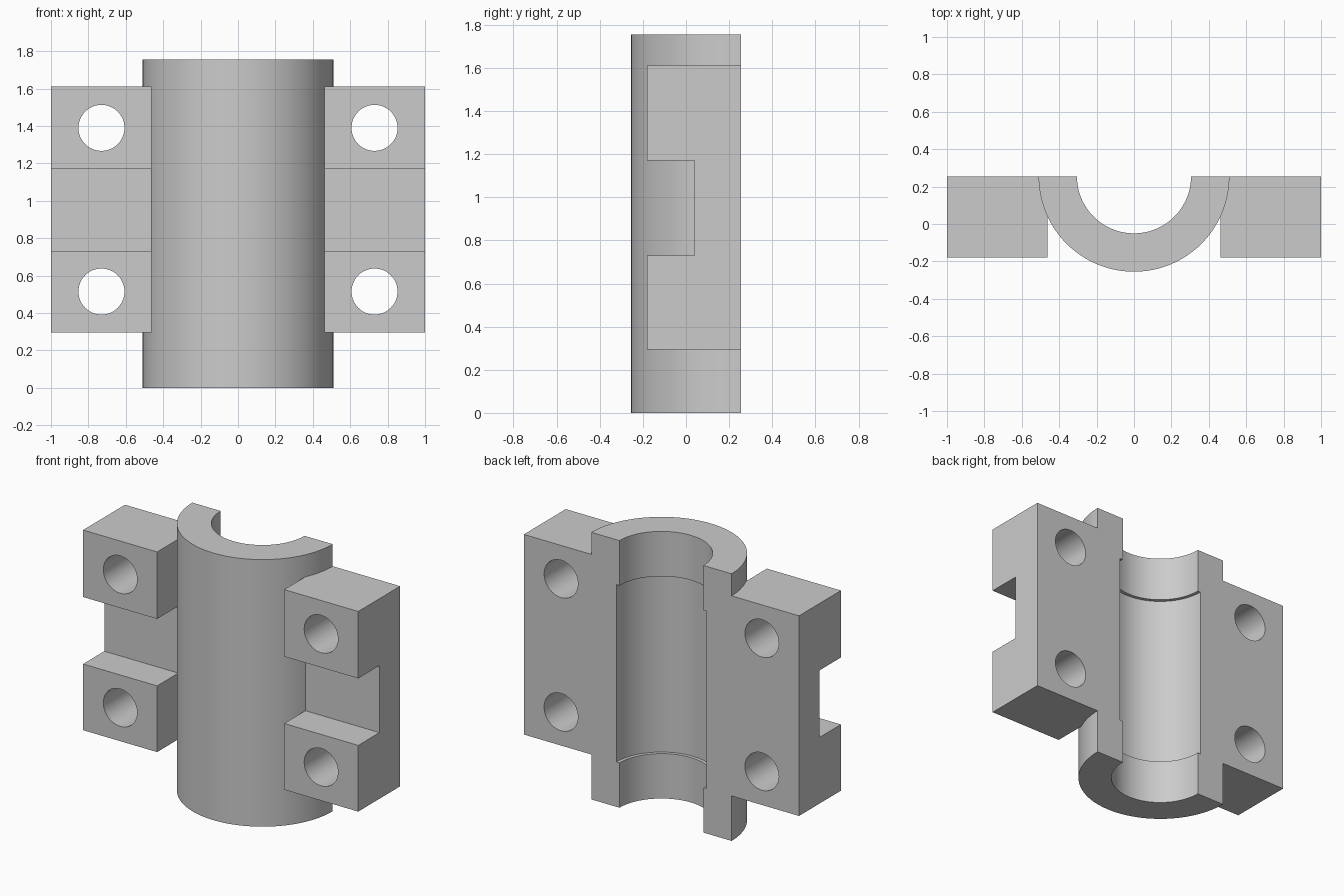
import bpy
import bmesh
from math import pi, cos, sin, radians
from mathutils import Matrix

cube = bpy.data.objects.get("Cube")
if cube:
    bpy.data.objects.remove(cube, do_unlink=True)

HEIGHT, BACK = 1.755, 0.255
OUTER, BORE, RECESS = 0.51, 0.305, 0.327

grey = bpy.data.materials.new("plain_grey")
grey.use_nodes = True
colour = (0.6, 0.6, 0.6, 1)
grey.diffuse_color = colour
grey.node_tree.nodes["Principled BSDF"].inputs["Base Color"].default_value = colour


def make_object(name, bm):
    bmesh.ops.recalc_face_normals(bm, faces=bm.faces)
    mesh = bpy.data.meshes.new(name)
    bm.to_mesh(mesh)
    bm.free()
    mesh.materials.append(grey)
    obj = bpy.data.objects.new(name, mesh)
    bpy.context.collection.objects.link(obj)
    return obj


def skin(name, rings):
    """Join matching closed rings of points and cap both ends."""
    bm = bmesh.new()
    loops = [[bm.verts.new(p) for p in ring] for ring in rings]
    for a, b in zip(loops, loops[1:]):
        for i in range(len(a)):
            j = (i + 1) % len(a)
            bm.faces.new((a[i], a[j], b[j], b[i]))
    bm.faces.new(loops[0])
    bm.faces.new(loops[-1])
    return make_object(name, bm)


def combine(target, tool, operation):
    bpy.context.view_layer.objects.active = target
    mod = target.modifiers.new(operation.title(), "BOOLEAN")
    mod.operation = operation
    mod.solver = "EXACT"
    mod.object = tool
    bpy.ops.object.modifier_apply(modifier=mod.name)
    bpy.data.objects.remove(tool, do_unlink=True)


# Half sleeve: wall section with a shallow recess, revolved half a turn
wall = [(BORE, 0), (OUTER, 0), (OUTER, HEIGHT), (BORE, HEIGHT),
        (BORE, 1.46), (RECESS, 1.46), (RECESS, 0.295), (BORE, 0.295)]
steps = 64
angles = [pi + pi * i / steps for i in range(steps + 1)]
sleeve = skin("half_sleeve_clamp",
              [[(r * cos(a), BACK + r * sin(a), z) for r, z in wall] for a in angles])

# Notched side lugs, each with two bolt holes
lug_side = [(BACK, 0.295), (-0.18, 0.295), (-0.18, 0.73), (0.04, 0.73),
            (0.04, 1.17), (-0.18, 1.17), (-0.18, 1.61), (BACK, 1.61)]
for side in (-1, 1):
    lug = skin("side_lug", [[(side * x, y, z) for y, z in lug_side] for x in (0.462, 1)])
    for z in (0.515, 1.39):
        bm = bmesh.new()
        bmesh.ops.create_cone(bm, cap_ends=True, segments=48, radius1=0.123, radius2=0.123,
                              depth=1, matrix=Matrix.Translation((side * 0.73, 0, z))
                              @ Matrix.Rotation(pi / 2, 4, "X"))
        cutter = make_object("bolt_hole_cutter", bm)
        cutter.hide_render = True
        combine(lug, cutter, "DIFFERENCE")
    combine(sleeve, lug, "UNION")

# Smooth curved walls, sharp edges kept
bpy.ops.object.select_all(action="DESELECT")
sleeve.select_set(True)
bpy.context.view_layer.objects.active = sleeve
bpy.ops.object.shade_smooth_by_angle(angle=radians(30))
